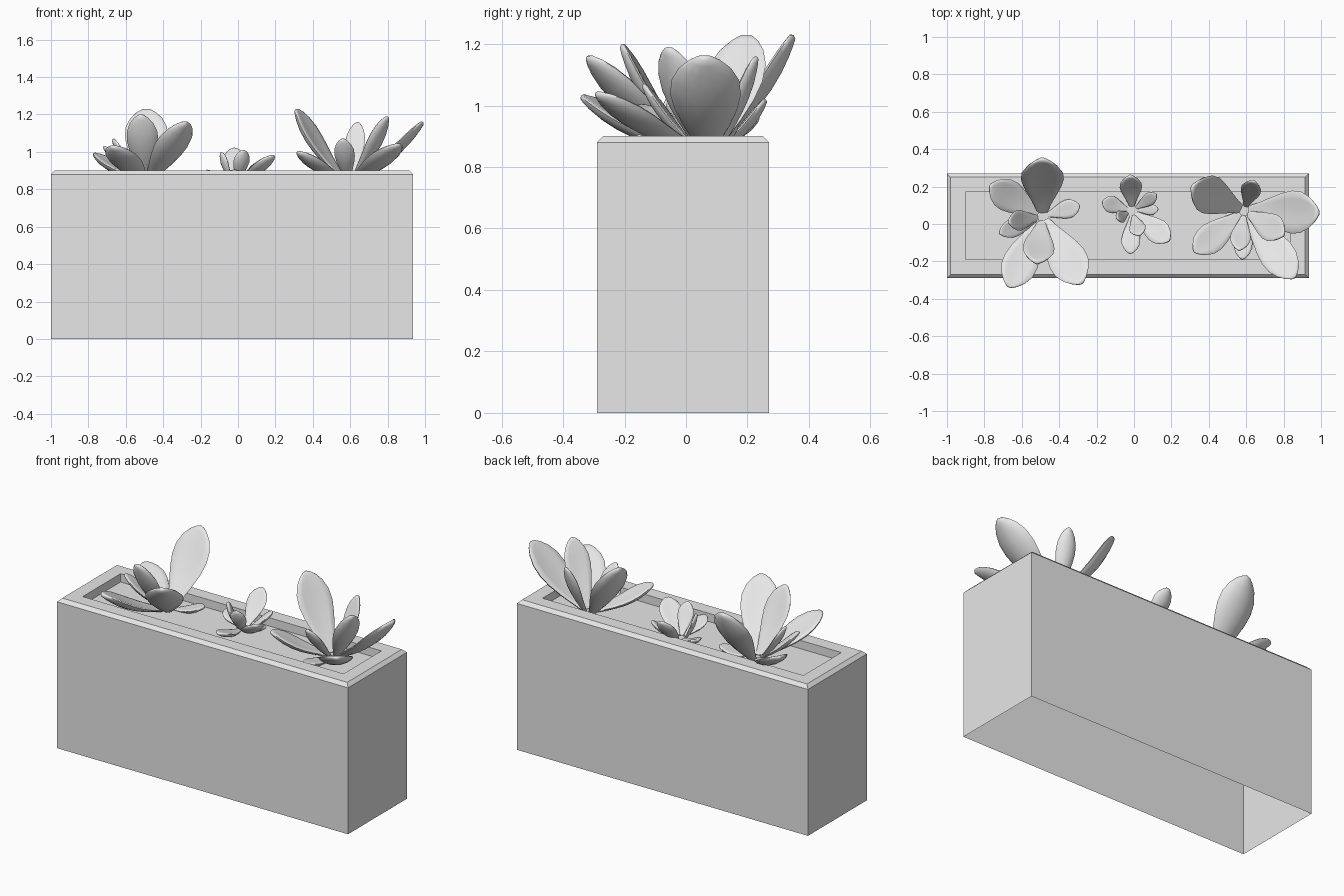
import bpy, bmesh, math
from mathutils import Vector

old = bpy.data.objects.get("Cube")
if old:
    bpy.data.objects.remove(old, do_unlink=True)

# One plain grey for everything
grey = bpy.data.materials.new("light_grey")
grey.use_nodes = True
grey.diffuse_color = (0.8, 0.8, 0.8, 1)
grey.node_tree.nodes["Principled BSDF"].inputs["Base Color"].default_value = (0.8, 0.8, 0.8, 1)


def finish(bm, name, smooth):
    bmesh.ops.recalc_face_normals(bm, faces=bm.faces)
    mesh = bpy.data.meshes.new(name)
    bm.to_mesh(mesh)
    bm.free()
    mesh.materials.append(grey)
    obj = bpy.data.objects.new(name, mesh)
    bpy.context.collection.objects.link(obj)
    if smooth:
        bpy.ops.object.select_all(action="DESELECT")
        bpy.context.view_layer.objects.active = obj
        obj.select_set(True)
        bpy.ops.object.shade_smooth_by_angle(angle=math.radians(60))
    return obj


def bridge(bm, a, b):
    for i in range(len(a)):
        j = (i + 1) % len(a)
        bm.faces.new((a[i], a[j], b[j], b[i]))


# Planter: thin shell, open below, chamfered rim and a shallow recess
FLOOR = 0.85
bm = bmesh.new()
rings = []
for inset, z in ((0, 0), (0, 0.88), (0.02, 0.9), (0.1, 0.9), (0.1, FLOOR)):
    x0, x1, y0, y1 = -1 + inset, 0.935 - inset, -0.29 + inset, 0.27 - inset
    rings.append([bm.verts.new((x, y, z))
                  for x, y in ((x0, y0), (x1, y0), (x1, y1), (x0, y1))])
for a, b in zip(rings, rings[1:]):
    bridge(bm, a, b)
bm.faces.new(rings[-1])
finish(bm, "planter_box", False)

# Leaf outline: position along the leaf, relative half width
OUTLINE = ((0, 0.25), (0.12, 0.4), (0.28, 0.65), (0.45, 0.88), (0.6, 1), (0.74, 0.96),
           (0.86, 0.74), (0.94, 0.46), (0.985, 0.2))
SIDES = 14


def add_leaf(bm, base, tip, width):
    """Cupped, fleshy leaf lofted from base to tip."""
    base, tip = Vector(base), Vector(tip)
    axis = tip - base
    side = axis.cross(Vector((0, 0, 1))).normalized()
    up = side.cross(axis).normalized()
    thick = 0.008 + width * 0.07
    loops = []
    for t, w in OUTLINE:
        half = width / 2 * w
        depth = thick * min(1, 0.35 + w * 0.65)
        centre = base + axis * t - up * math.sin(math.pi * t) * width * 0.12
        loop = []
        for k in range(SIDES):
            a = 2 * math.pi * k / SIDES
            u = math.cos(a)
            lift = math.sin(a) * depth + u * u * half * 0.22
            loop.append(bm.verts.new(centre + side * half * u + up * lift))
        loops.append(loop)
    for a, b in zip(loops, loops[1:]):
        bridge(bm, a, b)
    bm.faces.new(loops[0])
    end = bm.verts.new(tip)
    last = loops[-1]
    for k in range(SIDES):
        bm.faces.new((last[k], last[(k + 1) % SIDES], end))


def add_plant(name, x, y, leaves):
    bm = bmesh.new()
    for tx, ty, tz, width in leaves:
        out = Vector((tx - x, ty - y, 0)).normalized() * 0.03
        add_leaf(bm, (x + out.x, y + out.y, FLOOR), (tx, ty, tz), width)
    finish(bm, name, True)


# Each leaf: tip position and width
add_plant("right_succulent", -0.49, 0.04, (
    (-0.49, 0.35, 1.23, 0.23), (-0.77, 0.21, 0.99, 0.17), (-0.29, 0.1, 0.89, 0.1),
    (-0.67, -0.34, 1.03, 0.19), (-0.28, -0.32, 1.16, 0.21), (-0.52, -0.21, 1.2, 0.17),
    (-0.72, -0.05, 1.03, 0.1), (-0.67, 0.01, 1.07, 0.11)))
add_plant("middle_succulent", -0.01, 0.07, (
    (-0.02, 0.26, 1.02, 0.12), (-0.17, 0.12, 0.9, 0.09), (0.12, 0.16, 0.95, 0.07),
    (0.19, -0.09, 0.98, 0.13), (-0.02, -0.16, 0.9, 0.1), (0.03, -0.06, 1.01, 0.09),
    (-0.09, 0.03, 1.0, 0.07), (0.13, 0.08, 0.89, 0.06)))
add_plant("left_succulent", 0.59, 0.07, (
    (0.31, 0.2, 1.23, 0.21), (0.64, 0.23, 1.16, 0.11), (0.99, 0.06, 1.16, 0.23),
    (0.86, -0.29, 1.04, 0.19), (0.32, -0.15, 1.0, 0.16), (0.56, -0.14, 1.07, 0.11),
    (0.8, -0.06, 1.19, 0.15), (0.58, -0.19, 0.89, 0.1)))
